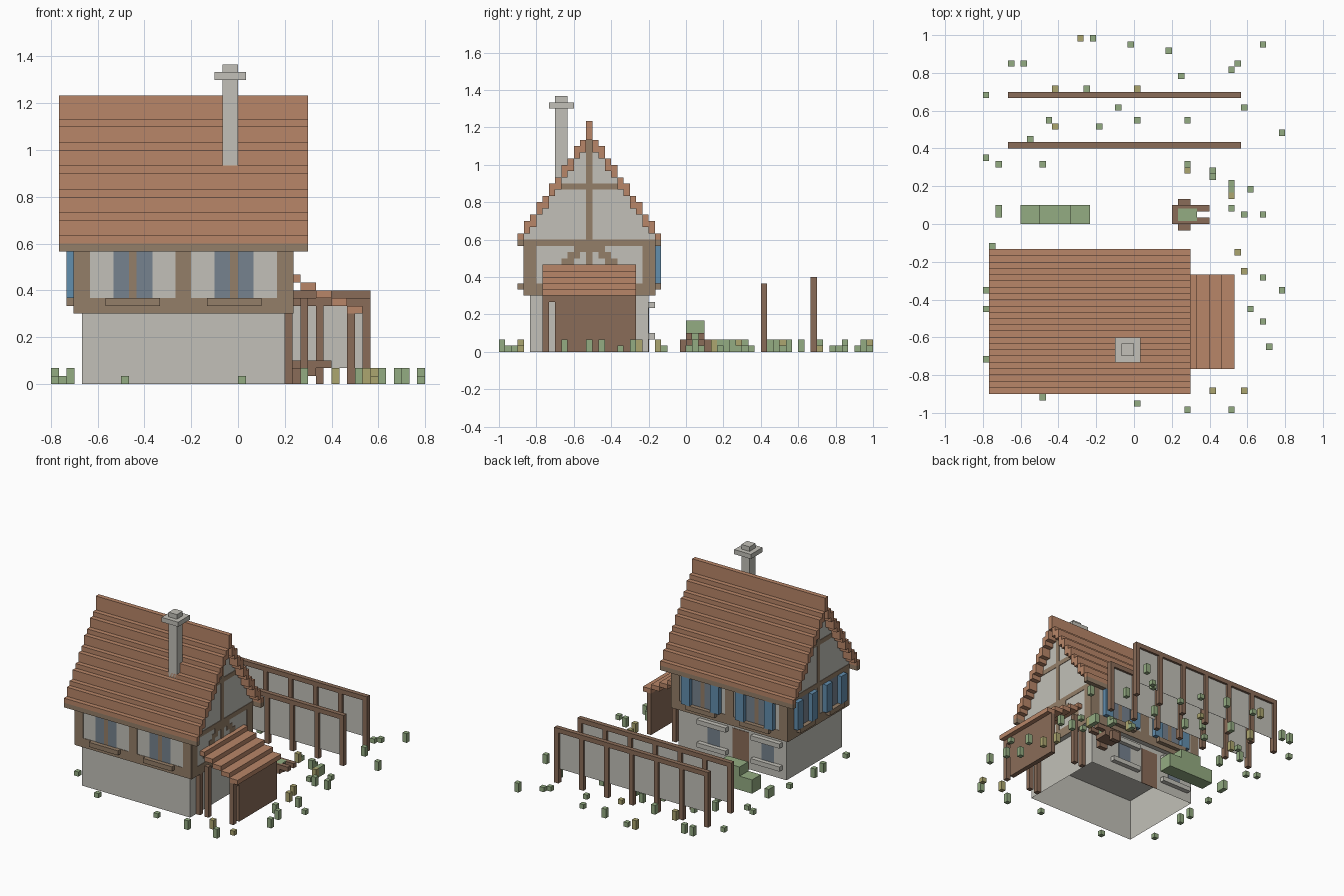
import bpy, bmesh, random
from mathutils import Matrix

if "Cube" in bpy.data.objects:
    bpy.data.objects.remove(bpy.data.objects["Cube"])

U = 1 / 30          # one block of the grid
E = 0.1             # plate thickness in blocks
random.seed(4)

def material(name, rgb):
    m = bpy.data.materials.new(name)
    lin = [(c / 255 / 12.92) if c < 11 else ((c / 255 + 0.055) / 1.055) ** 2.4 for c in rgb]
    m.diffuse_color = (*lin, 1)
    m.use_nodes = True
    m.node_tree.nodes["Principled BSDF"].inputs["Base Color"].default_value = m.diffuse_color
    return m

PLASTER = material("pale plaster", (194, 192, 184))
TIMBER = material("timber", (148, 126, 104))
WOOD = material("dark wood", (138, 108, 88))
TILE = material("clay tile", (184, 134, 104))
GLASS = material("window glass", (118, 130, 142))
BLUE = material("blue paint", (98, 142, 174))
GREEN = material("leaf green", (148, 172, 130))
STRAW = material("dry grass", (172, 166, 112))

def finish(name, mat, bm):
    me = bpy.data.meshes.new(name)
    bm.to_mesh(me)
    bm.free()
    me.transform(Matrix.Scale(U, 4))
    me.materials.append(mat)
    ob = bpy.data.objects.new(name, me)
    bpy.context.collection.objects.link(ob)
    return ob

def boxes(name, mat, items, skip=()):
    """Boxes (x0,x1,y0,y1,z0,z1) in blocks; skip = z directions left open."""
    bm = bmesh.new()
    for x0, x1, y0, y1, z0, z1 in items:
        mtx = Matrix.Translation(((x0 + x1) / 2, (y0 + y1) / 2, (z0 + z1) / 2)) @ \
            Matrix.Diagonal((x1 - x0, y1 - y0, z1 - z0, 1))
        bmesh.ops.create_cube(bm, size=1, matrix=mtx)
    bm.normal_update()
    bmesh.ops.delete(bm, geom=[f for f in bm.faces if round(f.normal.z) in skip],
                     context='FACES_ONLY')
    return finish(name, mat, bm)

def front(a, b, z0, z1, d=E):      # piece on the front wall
    return (a, b, -26 - d, -26, z0, z1)

def back(a, b, z0, z1, d=E):       # piece on the back wall
    return (a, b, -5, -5 + d, z0, z1)

def right(a, b, z0, z1, d=E):      # piece on the right wall
    return (7, 7 + d, a, b, z0, z1)

def left(a, b, z0, z1, d=E):       # piece on the left wall
    return (-21 - d, -21, a, b, z0, z1)

# House body: open-bottomed ground floor, jettied upper floor
boxes("ground_floor", PLASTER, [(-20, 6, -25, -6, 0, 9)], skip=(1, -1))
boxes("upper_floor", PLASTER, [(-21, 7, -26, -5, 9, 18)])

# Stepped roof, two courses alternating one and two blocks of rise
tops = [19 + i * 3 // 2 + (i % 2) for i in range(11)]
tops = [19 + 3 * (i // 2) + 2 * (i % 2) for i in range(11)]
tiles, eaves = [], []
for i, t in enumerate(tops):
    for y in (-27 + i, -5 - i):
        tiles.append((-23, 9, y, y + 1, 18 if i == 0 else t - 2, t))
for y in (-27, -5):
    eaves.append((-23, 9, y, y + 1, 17, 18))
tiles.append((-23, 9, -16, -15, 34, 37))
boxes("roof_tiles", TILE, tiles)
boxes("eave_beams", TIMBER, eaves)

# Gable block following the roof steps
pts = [(-26, 18)]
for i in range(1, 11):
    pts += [(-27 + i, tops[i] - 2), (-26 + i, tops[i] - 2)]
pts += [(-16, 34)]
pts += [(-31 - y, z) for y, z in reversed(pts)]
bm = bmesh.new()
f = bm.faces.new([bm.verts.new((-21, y, z)) for y, z in pts])
ext = bmesh.ops.extrude_face_region(bm, geom=[f])
bmesh.ops.translate(bm, vec=(28, 0, 0),
                    verts=[v for v in ext["geom"] if isinstance(v, bmesh.types.BMVert)])
bmesh.ops.recalc_face_normals(bm, faces=bm.faces[:])
finish("gable", PLASTER, bm)

# Timber framing
frame, panes, shutters, sills = [], [], [], []
for wall in (front, back):
    frame += [wall(-21, 7, 9, 11), wall(-21, 7, 17, 18)]
    frame += [wall(a, a + 2, 11, 17) for a in (-21, -8, 5)]
    for w in (-16, -3):
        panes += [wall(w, w + 2, 11, 17), wall(w + 3, w + 5, 11, 17)]
        frame.append(wall(w + 2, w + 3, 11, 17))
        sills.append(wall(w - 1, w + 6, 10, 11, 1))
        if wall is back:
            shutters += [wall(w - 2, w, 11, 17, 1), wall(w + 5, w + 7, 11, 17, 1)]
for wall in (right, left):
    frame += [wall(-26, -5, 9, 11), wall(-26, -5, 17, 18), wall(-21, -10, 26, 27),
              wall(-16, -15, 18, 26), wall(-16, -15, 27, 34)]
    frame += [wall(a, b, 11, 17) for a, b in ((-26, -24), (-7, -5), (-16, -15))]
for k in range(5):                       # stepped braces above the porch
    z = 16 - k
    frame += [right(-18 - k, -16 - k, z, z + 1), right(-15 + k, -13 + k, z, z + 1)]
for w in (-22, -12):                     # left wall windows
    panes.append(left(w, w + 3, 11, 17))
    shutters += [left(w - 2, w, 11, 17, 1), left(w + 3, w + 5, 11, 17, 1)]
    sills.append(left(w - 1, w + 4, 10, 11, 1))
boxes("timber_frame", TIMBER, frame)
boxes("upper_window_panes", GLASS, panes)
boxes("shutters", BLUE, shutters)
boxes("window_sills", TIMBER, sills)

# Ground floor back wall: door and two windows
boxes("back_door", WOOD, [(-11, -7, -6, -6 + E, 0, 8)])
boxes("lower_window_panes", GLASS, [(x, x + 3, -6, -6 + E, 3, 7) for x in (-17, -4)])
boxes("stone_sills", PLASTER, [(x - 2, x + 5, -6, -5, z, z + 1)
                               for x in (-17, -4) for z in (2, 7)])

# Chimney
boxes("chimney", PLASTER, [(-2, 0, -21, -19, 26, 41)])
boxes("chimney_cap", PLASTER, [(-3, 1, -22, -18, 39, 40)])

# Side porch: stepped roof, posts and plank end wall
boxes("porch_roof", TILE, [(7, 8, -23, -8, 13, 14)] +
      [(8 + 2 * i, 10 + 2 * i, -23, -8, 12 - i, 13 - i) for i in range(4)])
porch = [(14, 15, -21, -9, 0, 8)]
for y in (-23, -9):
    porch += [(6, 7, y, y + 1, 0, 9), (8, 9, y, y + 1, 0, 11), (14, 15, y, y + 1, 0, 8)]
porch.append((14, 15, -23, -8, 8, 9))
boxes("porch_frame", WOOD, porch)

# Two panelled fences
for name, y, top in (("near_fence", 12, 11), ("far_fence", 20, 12)):
    rails = [(-20, 17, y, y + 1, top - 1, top)]
    rails += [(x, x + 1, y, y + 1, 0, top - 1) for x in range(-20, 17, 6)]
    boxes(name + "_frame", WOOD, rails)
    boxes(name + "_panels", PLASTER, [(x + 1, x + 6, y + 0.48, y + 0.52, top - 9, top - 1)
                                      for x in range(-20, 16, 6)])

# Hedge
boxes("hedge", GREEN, [(-18, -15, 0, 3, 0, 3), (-15, -10, 0, 3, 0, 5), (-10, -7, 0, 3, 0, 3)])

# Handcart with a green load
boxes("cart", WOOD, [(6, 10, 0, 3, 1, 2), (6, 7, 0, 3, 2, 3), (7, 10, 0, .5, 2, 3),
                     (7, 10, 2.5, 3, 2, 3), (10, 12, 0, 1, 2, 3), (10, 12, 2, 3, 2, 3),
                     (7, 9, -1, 0, 0, 2), (7, 9, 3, 4, 0, 2)])
boxes("cart_load", GREEN, [(7, 10, .5, 2.5, 2, 3)])

# Grass tufts, grid cells of their lower corner
green = [(-7, 29), (-1, 28), (5, 27), (20, 28), (-20, 25), (-18, 25), (7, 23), (15, 24),
         (16, 25), (-24, 20), (-8, 21), (-3, 18), (17, 18), (-14, 16), (-6, 15), (0, 16),
         (8, 16), (23, 14), (-17, 13), (-24, 10), (-22, 9), (-15, 9), (8, 9), (12, 8),
         (12, 7), (15, 6), (15, 5), (18, 5), (15, 2), (17, 1), (20, 1), (-22, 2), (-22, 1),
         (20, -9), (23, -11), (18, -14), (20, -16), (21, -20), (8, -30), (15, -30),
         (0, -29), (-15, -28), (-24, -22), (-24, -14), (-24, -11), (-23, -4)]
straw = [(-9, 29), (-13, 21), (0, 21), (-13, 15), (8, 8), (15, 4), (16, -5), (17, -8),
         (17, -27), (12, -27)]
for name, mat, cells in (("green_tufts", GREEN, green), ("dry_tufts", STRAW, straw)):
    boxes(name, mat, [(x, x + 1, y, y + 1, 0, random.choice((1, 2, 2))) for x, y in cells])
